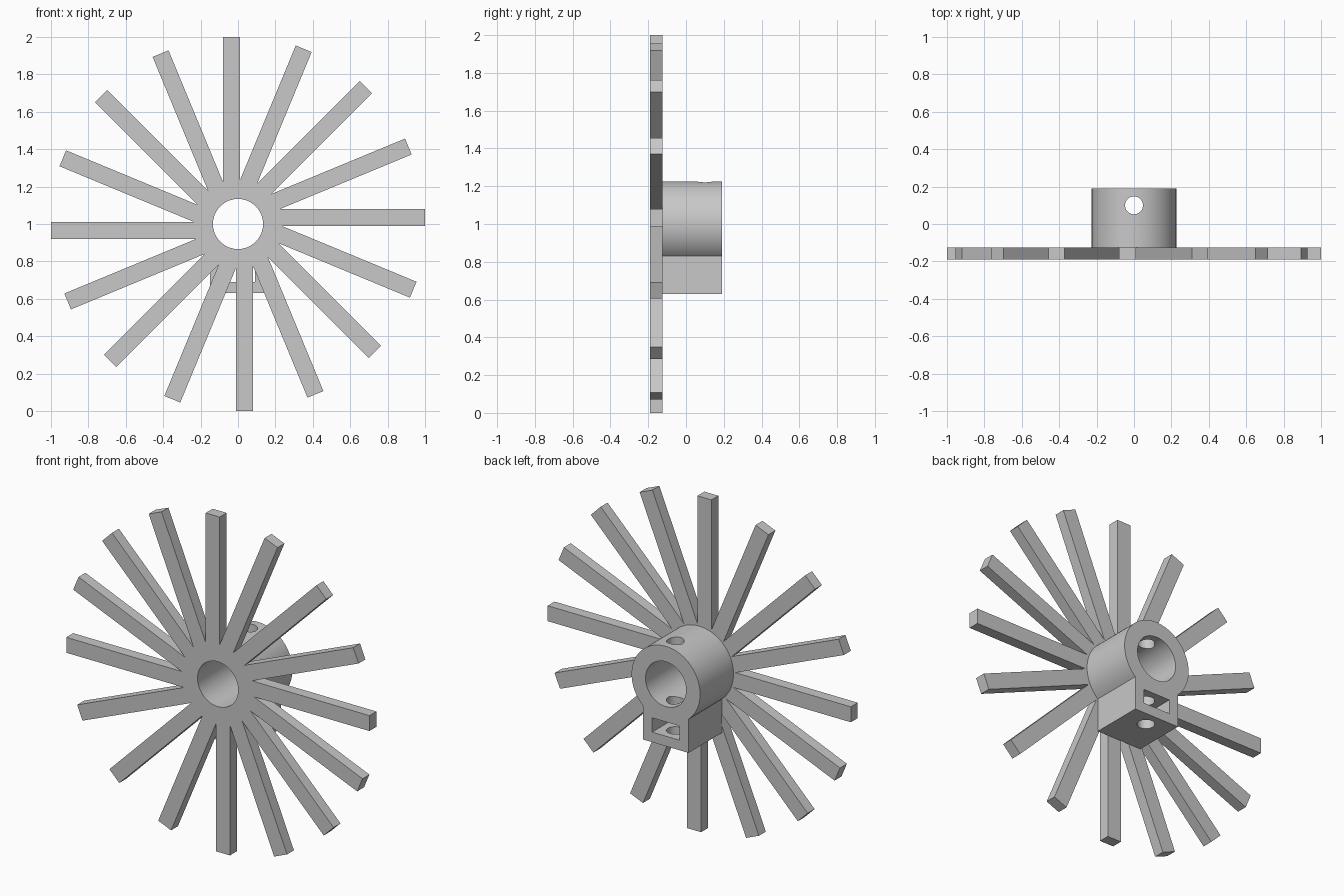
import bpy, bmesh
from math import sin, cos, pi, asin, radians
from mathutils import Vector, Matrix

cube = bpy.data.objects.get("Cube")
if cube:
    bpy.data.objects.remove(cube, do_unlink=True)

CENTRE_Z = 1.0
FRONT, JOINT, BACK = -0.19, -0.125, 0.19   # depth limits along y
BORE_R, HUB_R = 0.134, 0.226
SPOKES = 16
SIDE_A, SIDE_B = 0.08, -0.012              # offset sides of each spoke
BOX_HALF, BOX_BOTTOM = 0.15, -0.37         # clamp block below the hub

grey = bpy.data.materials.new("light grey")
grey.use_nodes = True
colour = (0.58, 0.58, 0.58, 1)
grey.diffuse_color = colour
grey.node_tree.nodes["Principled BSDF"].inputs["Base Color"].default_value = colour


def extrude_profile(name, points, y0, y1):
    """Extrude an x-z outline, given about the hub axis, along y."""
    bm = bmesh.new()
    face = bm.faces.new([bm.verts.new((x, y0, CENTRE_Z + z)) for x, z in points])
    grown = bmesh.ops.extrude_face_region(bm, geom=[face])["geom"]
    moved = [g for g in grown if isinstance(g, bmesh.types.BMVert)]
    bmesh.ops.translate(bm, verts=moved, vec=(0, y1 - y0, 0))
    bmesh.ops.recalc_face_normals(bm, faces=bm.faces)
    mesh = bpy.data.meshes.new(name)
    bm.to_mesh(mesh)
    bm.free()
    mesh.materials.append(grey)
    obj = bpy.data.objects.new(name, mesh)
    bpy.context.collection.objects.link(obj)
    return obj


def circle(radius, start=0.0, sweep=2 * pi, count=64, closed=False):
    steps = count - 1 if closed else count
    return [(radius * cos(start + sweep * i / steps),
             radius * sin(start + sweep * i / steps)) for i in range(count)]


def select_only(obj):
    bpy.ops.object.select_all(action='DESELECT')
    obj.select_set(True)
    bpy.context.view_layer.objects.active = obj


def cut(obj, cutter):
    cutter.hide_render = True
    mod = obj.modifiers.new("cut", 'BOOLEAN')
    mod.operation, mod.solver, mod.object = 'DIFFERENCE', 'EXACT', cutter
    select_only(obj)
    bpy.ops.object.modifier_apply(modifier=mod.name)
    bpy.data.objects.remove(cutter, do_unlink=True)


# Spoked plate: each spoke gives two tip corners and one root notch
step = 2 * pi / SPOKES
root = (SIDE_A * cos(step) - SIDE_B) / sin(step)
outline = []
for i in range(SPOKES):
    turn = Matrix.Rotation(i * step, 2)
    for corner in ((1, SIDE_B), (1, SIDE_A), (root, SIDE_A)):
        outline.append(tuple(turn @ Vector(corner)))
plate = extrude_profile("spoked_plate", outline, FRONT, JOINT)
cut(plate, extrude_profile("bore_cutter", circle(BORE_R), -1, 1))

# Hub with the clamp block: a keyhole outline
gap = asin(BOX_HALF / HUB_R)
keyhole = circle(HUB_R, -pi / 2 + gap, 2 * (pi - gap), closed=True)
keyhole += [(-BOX_HALF, BOX_BOTTOM), (BOX_HALF, BOX_BOTTOM)]
hub = extrude_profile("hub_with_clamp_block", keyhole, JOINT, BACK)
cut(hub, extrude_profile("bore_cutter", circle(BORE_R), -1, 1))

# Nut slot running through the block
slot = [(-0.09, -0.31), (0.09, -0.31), (0.09, -0.225), (-0.09, -0.225)]
cut(hub, extrude_profile("slot_cutter", slot, -1, 1))

# Vertical screw hole through hub and block
bpy.ops.mesh.primitive_cylinder_add(vertices=48, radius=0.048, depth=2,
                                    location=(0, 0.1, CENTRE_Z))
screw = bpy.context.object
screw.data.materials.append(grey)
cut(hub, screw)

for part in (plate, hub):
    select_only(part)
    bpy.ops.object.shade_smooth_by_angle(angle=radians(30))
